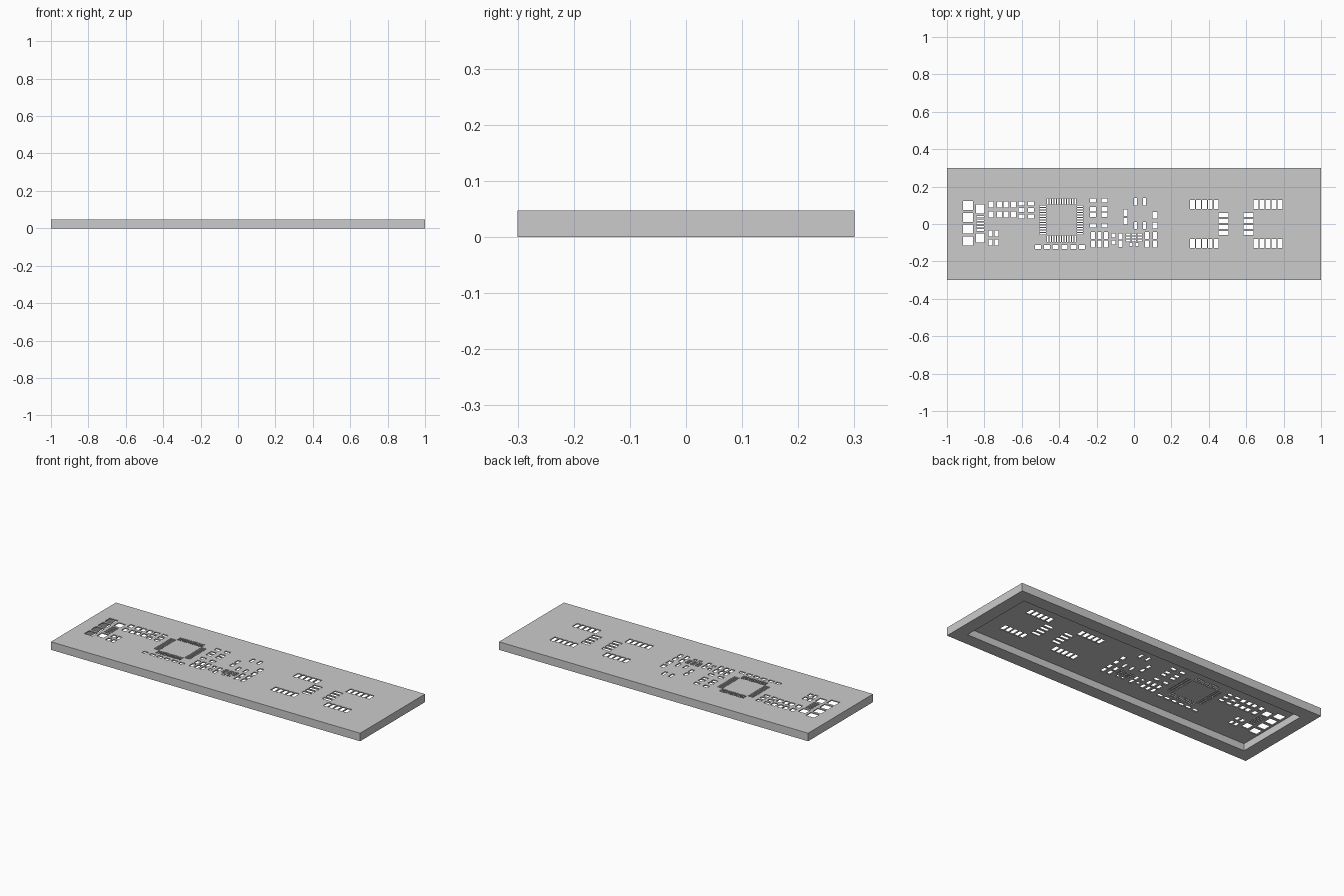
import bpy

if "Cube" in bpy.data.objects:
    bpy.data.objects.remove(bpy.data.objects["Cube"], do_unlink=True)

LENGTH, WIDTH, HEIGHT = 2.0, 0.6, 0.047
RIM, SHEET = 0.075, 0.006
U = 0.01  # pad layout is given in hundredths of a unit

grey = bpy.data.materials.new("plain grey")
grey.use_nodes = True
grey.diffuse_color = (0.6, 0.6, 0.6, 1)
grey.node_tree.nodes["Principled BSDF"].inputs["Base Color"].default_value = (0.6, 0.6, 0.6, 1)

verts, faces = [], []


def add_box(vs, fs, cx, cy, w, h, z0, z1):
    n = len(vs)
    for z in (z0, z1):
        for sx, sy in ((-1, -1), (1, -1), (1, 1), (-1, 1)):
            vs.append((cx + sx * w / 2, cy + sy * h / 2, z))
    fs += [(n + 3, n + 2, n + 1, n), (n + 4, n + 5, n + 6, n + 7)]
    for i in range(4):
        j = (i + 1) % 4
        fs.append((n + i, n + j, n + j + 4, n + i + 4))


def make_object(name, vs, fs):
    mesh = bpy.data.meshes.new(name)
    mesh.from_pydata(vs, [], fs)
    mesh.materials.append(grey)
    obj = bpy.data.objects.new(name, mesh)
    bpy.context.collection.objects.link(obj)
    return obj


def box(name, *args):
    vs, fs = [], []
    add_box(vs, fs, *args)
    return make_object(name, vs, fs)


def pads(xs, ys, w, h):
    """Grid of rectangular openings."""
    for x in xs:
        for y in ys:
            add_box(verts, faces, x * U, y * U, w * U, h * U, HEIGHT - 0.03, HEIGHT + 0.03)


def spread(centre, pitch, count):
    return [centre + pitch * (i - (count - 1) / 2) for i in range(count)]


# End connector openings
pads([-88.8], spread(0.4, 6.3, 4), 5.4, 4.8)
pads([-82.2], [8, -7.5], 4.5, 4.8)
pads([-82.2], spread(0.3, 1.75, 5), 4, 0.9)

# Small part openings between connector and chip
pads([-76.5, -71.9, -68.4, -64.4], [10.4, 5.1], 2.8, 3.4)
pads([-60.2, -55.1], [11, 7.5, 4], 3.2, 2.1)
pads([-76.7, -73.5], [-5.1, -9.9], 2.2, 3.2)

# Square chip: a row of slots on each side
chip_x, chip_y, reach = -38.8, 2.1, 9.9
pads(spread(chip_x, 1.35, 12), [chip_y - reach, chip_y + reach], 0.8, 3.4)
pads([chip_x - reach, chip_x + reach], spread(chip_y, 1.35, 12), 3.4, 0.8)
pads(spread(-39.5, 4.7, 6), [-12.3], 3.2, 2)

# Small part openings in the middle
pads([-21.9, -15.8], [12.6, 7.9, 4.9, -0.8], 3.2, 2.3)
pads([-21.9, -18.5, -15], [-6.1, -10.7], 2.2, 3.7)
pads([-11], [-6.1, -9.9], 2, 2)
pads([-7.2], [-6.7, -10.6], 2, 3.4)
pads([-4.5], [6.1, 1.5], 2, 3.4)
pads([0.8, 5.6], [12, -0.8], 1.8, 4)
pads([11.2], [4.6, -0.8], 2.6, 3.4)
pads([7, 11.2], [-6.1, -10.7], 2.2, 3.7)
pads([-3.2, 0, 3.2], [-5.6, -7.2, -8.8], 2.4, 0.9)
pads([-1.6, 1.6], [-11], 1.8, 1.6)

# Two mirrored groups of header openings
for side in (-1, 1):
    pads(spread(54.6 + side * 17, 3.2, 5), [10.4, -10.4], 2.6, 4.8)
    pads([54.6 + side * 6.7], spread(0, 3.2, 4), 5.4, 2.2)

# Plate with a recess underneath, then cut through by the openings
plate = box("stencil_plate", 0, 0, LENGTH, WIDTH, 0, HEIGHT)
recess = box("recess_cutter", 0, 0, LENGTH - 2 * RIM, WIDTH - 2 * RIM, -0.05, HEIGHT - SHEET)
openings = make_object("opening_cutter", verts, faces)

bpy.context.view_layer.objects.active = plate
for cutter in (recess, openings):
    cutter.hide_render = True
    mod = plate.modifiers.new(cutter.name, "BOOLEAN")
    mod.operation = "DIFFERENCE"
    mod.solver = "EXACT"
    mod.object = cutter
    bpy.ops.object.modifier_apply(modifier=mod.name)
    bpy.data.objects.remove(cutter, do_unlink=True)
